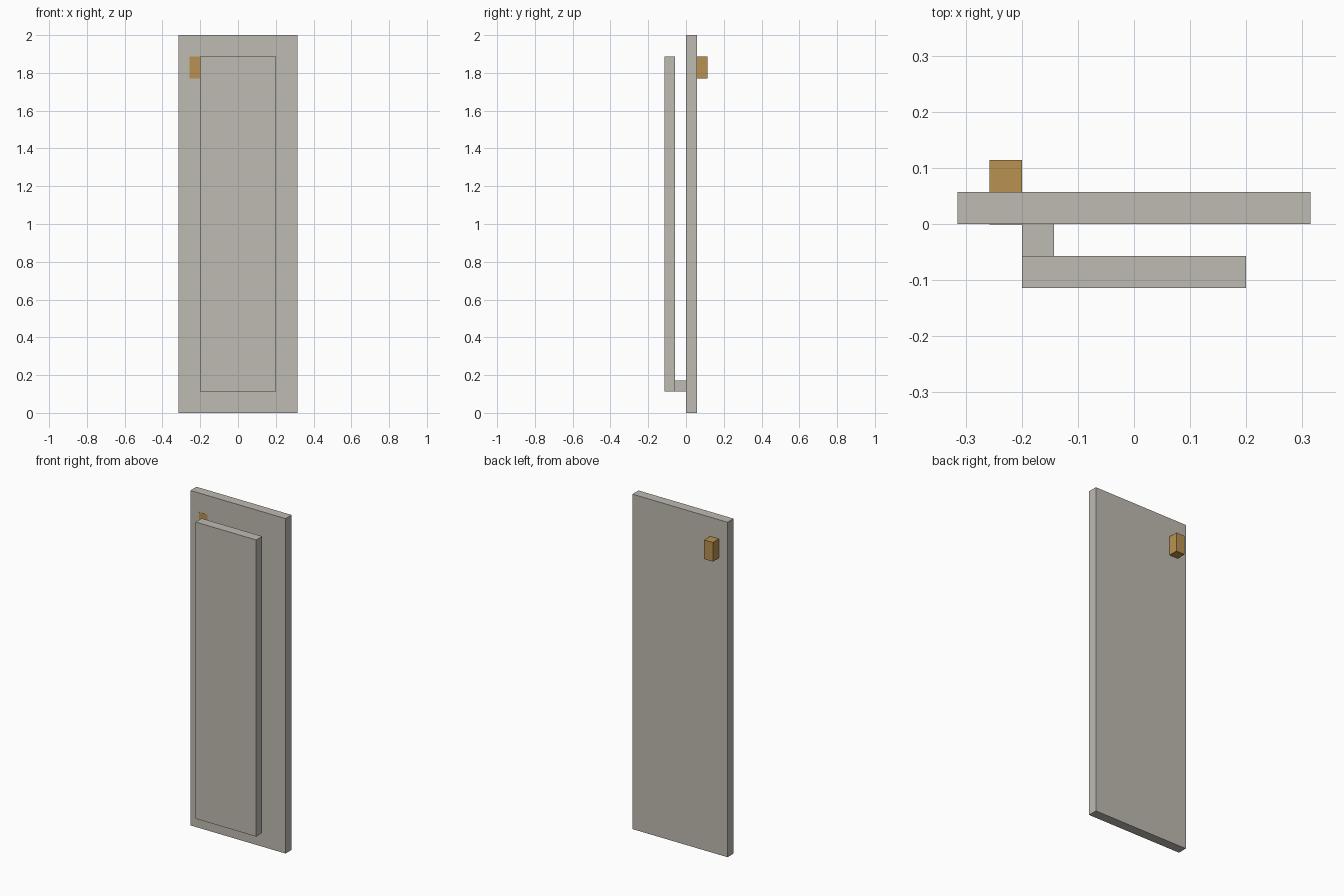
import bpy

old = bpy.data.objects.get("Cube")
if old:
    bpy.data.objects.remove(old, do_unlink=True)

U = 2 / 35  # one grid unit: the slab is 35 units tall


def material(name, rgb):
    mat = bpy.data.materials.new(name)
    mat.use_nodes = True
    mat.diffuse_color = (*rgb, 1)
    mat.node_tree.nodes["Principled BSDF"].inputs["Base Color"].default_value = (*rgb, 1)
    return mat


def box(name, low, high, mat):
    """Box between two corners given in grid units."""
    centre = [(a + b) / 2 * U for a, b in zip(low, high)]
    bpy.ops.mesh.primitive_cube_add(size=1, location=centre)
    obj = bpy.context.object
    obj.name = name
    obj.scale = [(b - a) * U for a, b in zip(low, high)]
    bpy.ops.object.transform_apply(location=False, rotation=False, scale=True)
    obj.data.materials.append(mat)
    return obj


stone = material("warm grey", (0.515, 0.497, 0.440))
brass = material("ochre", (0.479, 0.287, 0.080))

# Tall back slab and the smaller panel standing in front of it
box("slab", (-5.5, 0, 0), (5.5, 1, 35), stone)
box("front_panel", (-3.5, -2, 2), (3.5, -1, 33), stone)

# Small block joining panel and slab at the lower corner
box("lower_connector", (-3.5, -1, 2), (-2.5, 0, 3), stone)

# Catch running through the slab, its front end just showing
box("catch", (-4.5, -0.02, 31), (-3.5, 2, 33), brass)
